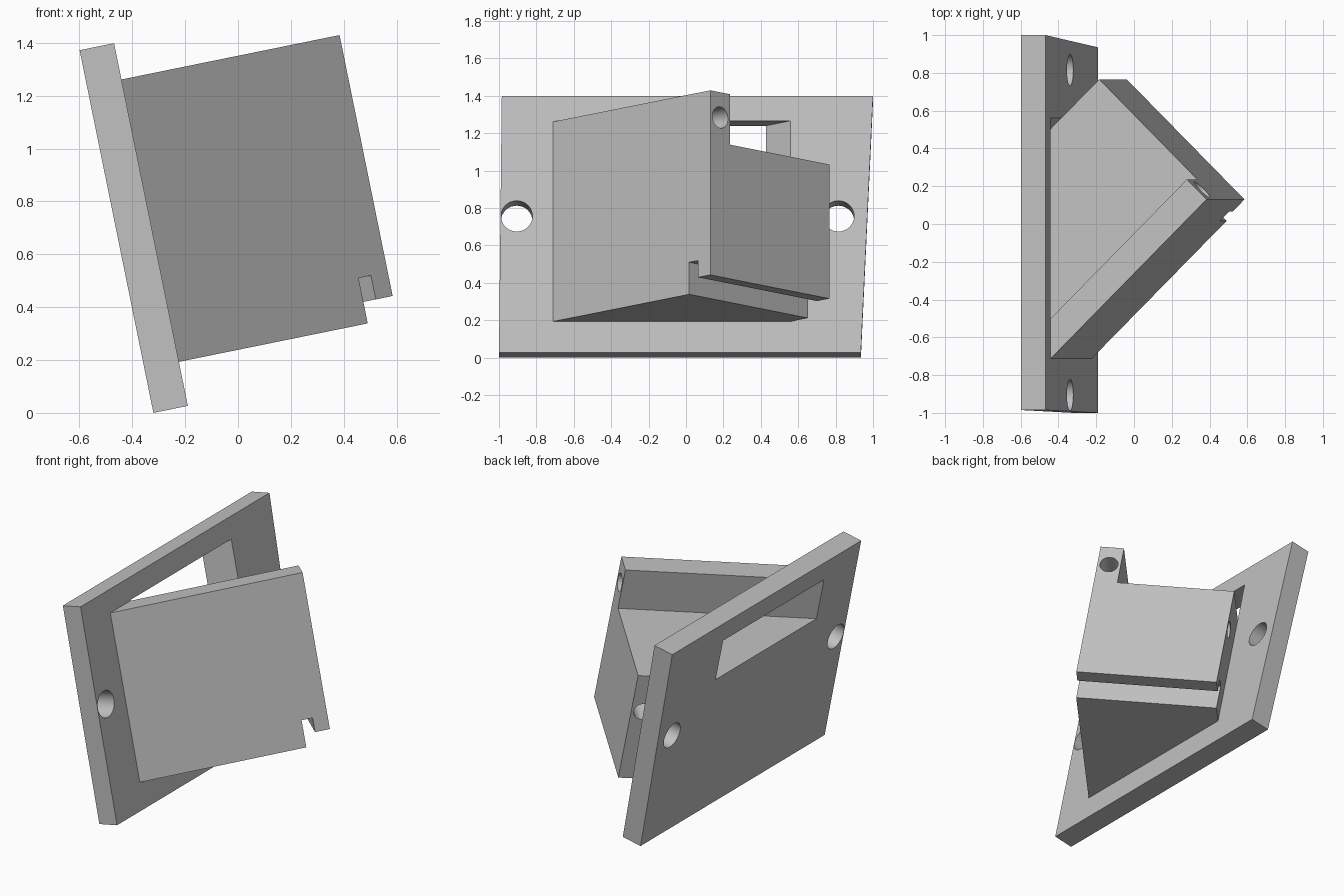
import bpy, bmesh
from math import radians
from mathutils import Matrix, Vector

cube = bpy.data.objects.get("Cube")
if cube:
    bpy.data.objects.remove(cube)

# Everything is laid out upright, then tilted as one about its lower back edge
TILT = Matrix.Translation((-0.32, 0, 0)) @ Matrix.Rotation(radians(-11.5), 4, 'Y')

grey = bpy.data.materials.new("light grey")
grey.use_nodes = True
grey.diffuse_color = (0.53, 0.53, 0.53, 1)
grey.node_tree.nodes["Principled BSDF"].inputs["Base Color"].default_value = grey.diffuse_color


def finish(name, bm):
    bmesh.ops.recalc_face_normals(bm, faces=bm.faces)
    mesh = bpy.data.meshes.new(name)
    bm.to_mesh(mesh)
    bm.free()
    mesh.materials.append(grey)
    obj = bpy.data.objects.new(name, mesh)
    bpy.context.collection.objects.link(obj)
    obj.matrix_world = TILT
    return obj


def extrude(name, points, offset):
    """Solid made by sweeping a flat outline along an offset."""
    bm = bmesh.new()
    face = bm.faces.new([bm.verts.new(p) for p in points])
    swept = bmesh.ops.extrude_face_region(bm, geom=[face], use_keep_orig=True)
    bmesh.ops.translate(bm, vec=offset,
                        verts=[v for v in swept["geom"] if isinstance(v, bmesh.types.BMVert)])
    return finish(name, bm)


def prism(name, plan, low, high):
    return extrude(name, [(x, y, low) for x, y in plan], (0, 0, high - low))


def drill(name, centre, direction, radius, depth):
    """Round cutter centred on a point, reaching depth to each side."""
    bm = bmesh.new()
    turn = Vector(direction).to_track_quat('Z', 'Y').to_matrix().to_4x4()
    bmesh.ops.create_cone(bm, cap_ends=True, segments=32, radius1=radius, radius2=radius,
                          depth=2 * depth, matrix=Matrix.Translation(centre) @ turn)
    return finish(name, bm)


def cut(target, cutters):
    for cutter in cutters:
        cutter.hide_render = True
        cutter.hide_viewport = True
        cutter.display_type = 'WIRE'
        mod = target.modifiers.new(cutter.name, 'BOOLEAN')
        mod.operation = 'DIFFERENCE'
        mod.solver = 'EXACT'
        mod.object = cutter
    bpy.context.view_layer.update()
    graph = bpy.context.evaluated_depsgraph_get()
    mesh = bpy.data.meshes.new_from_object(target.evaluated_get(graph))
    target.modifiers.clear()
    target.data = mesh
    for cutter in cutters:
        bpy.data.objects.remove(cutter)
    # Round hole walls are smooth, everything else stays crisp
    bpy.ops.object.select_all(action='DESELECT')
    target.select_set(True)
    bpy.context.view_layer.objects.active = target
    bpy.ops.object.shade_smooth_by_angle(angle=radians(25))


def diagonal(x, shift):
    return (x, x + shift)


FACE = 0.133        # front surface of the plate
FLOOR = 0.985       # top of the wedge block
TOP = 1.26          # top of the tall wall
OUTER, INNER, END = -0.845, -0.633, 0.427   # parallel diagonal lines in plan
TIP, LIP, STEP = 0.975, 0.91, 0.862         # successive depths at the nose

# Mounting plate, slightly out of square, with a slanted window and two holes
plate = extrude("mounting_plate",
                [(0, -1, 0), (0, 0.935, 0), (0, 1, 1.4), (0, -0.985, 1.4)], (FACE, 0, 0))
window = prism("window_cutter", [diagonal(-0.1, INNER), diagonal(0.3, INNER),
                                 diagonal(0.3, END), diagonal(-0.1, END)], FLOOR, TOP + 0.005)
holes = [drill("plate_hole_cutter", (0.07, y, 0.745), (1, 0, 0), 0.084, 0.3)
         for y in (-0.905, 0.815)]
cut(plate, [window] + holes)

# Wedge block with a tall wall along its front diagonal
tip_y = TIP + OUTER
end_x = (TIP + tip_y - END) / 2
block = prism("wedge_block", [diagonal(FACE, OUTER), (TIP, tip_y),
                              diagonal(end_x, END), diagonal(FACE, END)], 0.17, TOP)
channel = prism("channel_cutter", [diagonal(-0.2, INNER), diagonal(1.3, INNER),
                                   diagonal(1.3, 1), diagonal(-0.2, 1)], FLOOR, TOP + 0.2)


def nose_strip(name, inner, outer, low, high):
    """Cutter running along the rear diagonal between two nose depths."""
    def line(x, slide):
        return (x + slide, x + OUTER - slide)
    return prism(name, [line(inner, 0.3), line(outer, 0.3),
                        line(outer, -1.2), line(inner, -1.2)], low, high)


rebate = nose_strip("rebate_cutter", STEP, TIP + 0.2, 0, 0.253)
groove = nose_strip("groove_cutter", STEP, LIP, 0.2, 0.345)

# Blind screw holes in the ends of the two walls
middle = (OUTER + INNER) / 2
wall_hole = drill("wall_hole_cutter", (0.92, 0.92 + middle, 1.123), (1, 1, 0), 0.058, 0.35)
end_hole = drill("end_hole_cutter", (end_x - 0.05, end_x - 0.05 + END, 0.73), (1, -1, 0), 0.055, 0.3)
cut(block, [channel, rebate, groove, wall_hole, end_hole])
